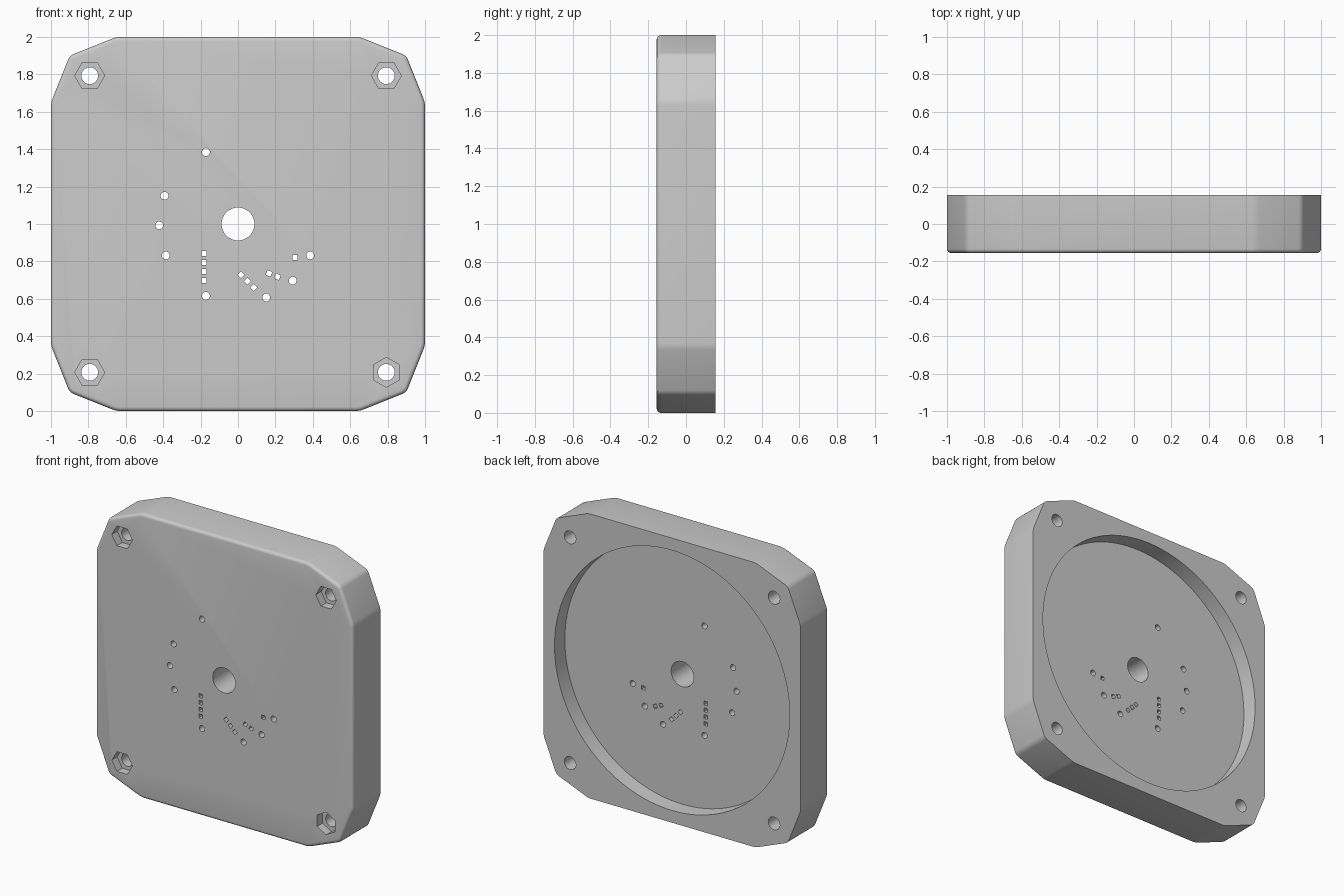
import bpy, bmesh
from math import pi, radians
from mathutils import Matrix, Vector

cube = bpy.data.objects.get("Cube")
if cube:
    bpy.data.objects.remove(cube)

FRONT, BACK = -0.155, 0.155

grey = bpy.data.materials.new("plain grey")
grey.use_nodes = True
COLOUR = (0.6, 0.6, 0.6, 1)
grey.diffuse_color = COLOUR
grey.node_tree.nodes["Principled BSDF"].inputs["Base Color"].default_value = COLOUR


def make_object(bm, name):
    bmesh.ops.recalc_face_normals(bm, faces=bm.faces)
    mesh = bpy.data.meshes.new(name)
    bm.to_mesh(mesh)
    bm.free()
    mesh.materials.append(grey)
    obj = bpy.data.objects.new(name, mesh)
    bpy.context.collection.objects.link(obj)
    return obj


def add_prism(bm, x, z, radius, sides, turn, y0, y1):
    """Regular prism along y, with its first corner turned from +x."""
    place = (Matrix.Translation((x, (y0 + y1) / 2, z))
             @ Matrix.Rotation(turn, 4, 'Y') @ Matrix.Rotation(pi / 2, 4, 'X'))
    bmesh.ops.create_cone(bm, cap_ends=True, segments=sides, radius1=radius,
                          radius2=radius, depth=y1 - y0, matrix=place)


# Plate: square with two-step chamfered corners
corner = [(1, 0.65), (0.9, 0.9), (0.65, 1)]
outline = []
for k in range(4):
    turn = Matrix.Rotation(k * pi / 2, 2)
    outline += [turn @ Vector(p) for p in corner]
bm = bmesh.new()
face = bm.faces.new([bm.verts.new((p.x, FRONT, p.y + 1)) for p in outline])
side = bmesh.ops.extrude_face_region(bm, geom=[face])["geom"]
bmesh.ops.translate(bm, vec=(0, BACK - FRONT, 0),
                    verts=[v for v in side if isinstance(v, bmesh.types.BMVert)])
if not any(all(abs(v.co.y - FRONT) < 1e-4 for v in f.verts) for f in bm.faces):
    bmesh.ops.holes_fill(bm, edges=bm.edges)
# Soft corners, then a rounded front rim
upright = [e for e in bm.edges if abs(e.verts[0].co.y - e.verts[1].co.y) > 0.1]
bmesh.ops.bevel(bm, geom=upright, offset=0.02, segments=3, profile=0.5, affect='EDGES')
rim = [e for e in bm.edges if all(abs(v.co.y - FRONT) < 1e-4 for v in e.verts)]
bmesh.ops.bevel(bm, geom=rim, offset=0.022, segments=4, profile=0.5, affect='EDGES')
plate = make_object(bm, "mounting_plate")

# Round recess in the back
recess = bmesh.new()
add_prism(recess, 0, 1, 0.914, 128, 0, 0.04, 0.3)

# Hexagonal nut pockets in the front; one is turned point up
pockets = bmesh.new()
for sx in (-1, 1):
    for sz in (-1, 1):
        turn = 0 if (sx, sz) == (1, -1) else pi / 2
        add_prism(pockets, sx * 0.793, 1 + sz * 0.793, 0.08, 6, turn, -0.3, FRONT + 0.06)

# Through holes: bolts, centre, ring of round pins, square pins
holes = bmesh.new()
for sx in (-1, 1):
    for sz in (-1, 1):
        add_prism(holes, sx * 0.793, 1 + sz * 0.793, 0.045, 32, 0, -0.4, 0.4)
add_prism(holes, 0, 1, 0.088, 48, 0, -0.4, 0.4)
for degrees in (114, 159, 181, 203.5, 246, 291, 314, 336.5):
    p = Matrix.Rotation(radians(degrees), 2) @ Vector((0.421, 0))
    add_prism(holes, p.x, 1 + p.y, 0.021, 20, 0, -0.4, 0.4)
squares = [(-0.182, 0.843 - 0.048 * i, 0) for i in range(4)]
squares += [(0.016 + 0.034 * i, 0.728 - 0.034 * i, 45) for i in range(3)]
squares += [(0.166, 0.736, 22), (0.211, 0.718, 22), (0.305, 0.822, 0)]
for x, z, degrees in squares:
    add_prism(holes, x, z, 0.019, 4, radians(45 + degrees), -0.4, 0.4)

# Cut the plate and discard the cutters
cutters = [make_object(b, n) for b, n in
           ((recess, "recess_cutter"), (pockets, "pocket_cutter"), (holes, "hole_cutter"))]
for cutter in cutters:
    cutter.hide_render = True
    cut = plate.modifiers.new(cutter.name, 'BOOLEAN')
    cut.operation, cut.solver, cut.object = 'DIFFERENCE', 'EXACT', cutter
bpy.context.view_layer.objects.active = plate
plate.select_set(True)
for cutter in cutters:
    bpy.ops.object.modifier_apply(modifier=cutter.name)
    bpy.data.objects.remove(cutter)
bpy.ops.object.shade_smooth_by_angle(angle=radians(30))
